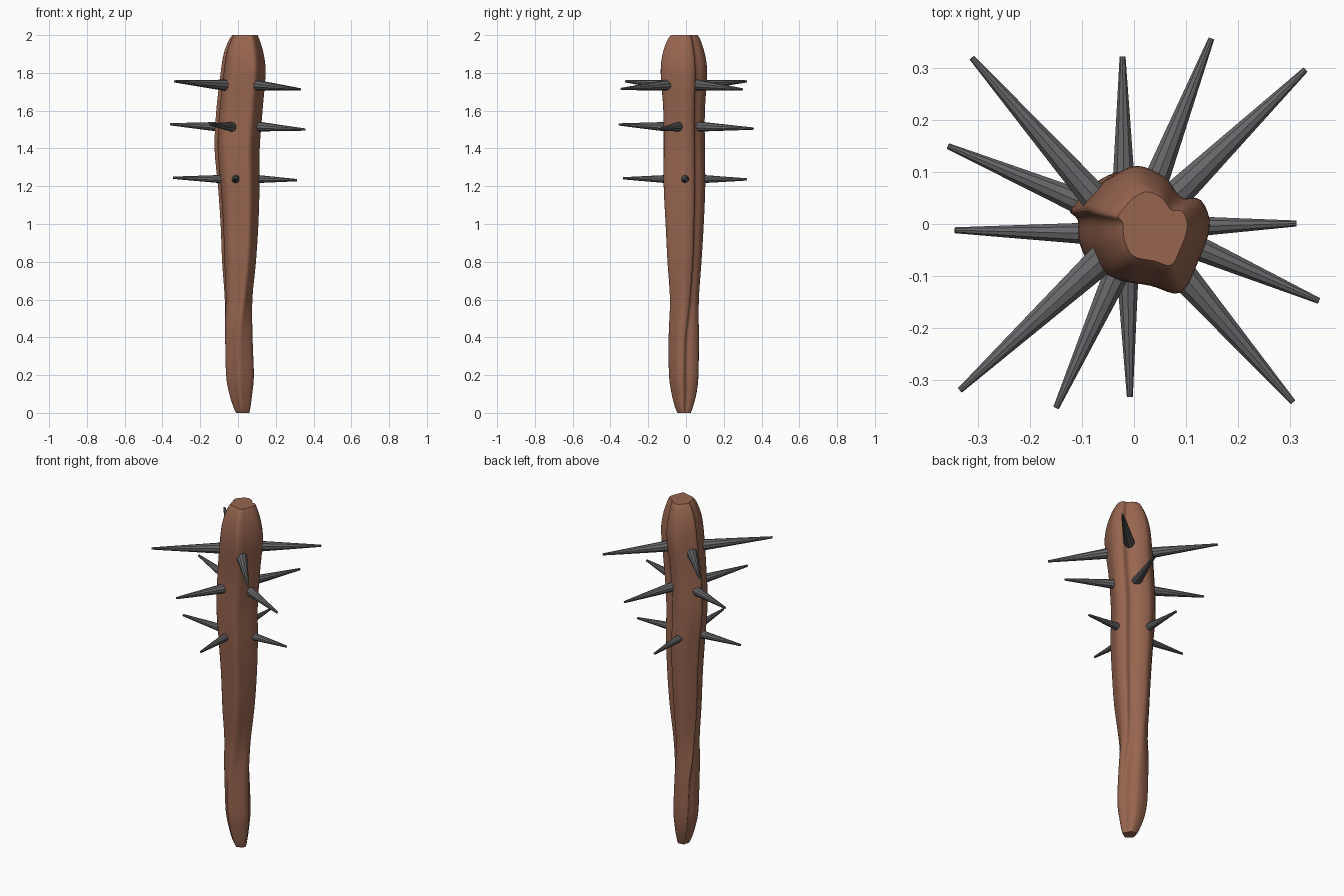
import bpy, bmesh, math
from mathutils import Vector, Matrix

if "Cube" in bpy.data.objects:
    bpy.data.objects.remove(bpy.data.objects["Cube"])


def material(name, rgb):
    m = bpy.data.materials.new(name)
    m.diffuse_color = (*rgb, 1)
    m.use_nodes = True
    m.node_tree.nodes["Principled BSDF"].inputs["Base Color"].default_value = m.diffuse_color
    return m


wood = material("brown wood", (0.31, 0.13, 0.078))
iron = material("dark iron", (0.135, 0.133, 0.14))


def spline(pts, steps, closed):
    """Catmull-Rom samples through tuples of any length."""
    n = len(pts)
    get = (lambda i: pts[i % n]) if closed else (lambda i: pts[max(0, min(n - 1, i))])
    out = []
    for i in range(n if closed else n - 1):
        for s in range(steps):
            t = s / steps
            out.append(tuple(
                0.5 * (2 * b + (c - a) * t + (2 * a - 5 * b + 4 * c - d) * t * t
                       + (3 * b - a - 3 * c + d) * t ** 3)
                for a, b, c, d in zip(get(i - 1), get(i), get(i + 1), get(i + 2))))
    if not closed:
        out.append(pts[-1])
    return out


def finish(bm, name, mat):
    bmesh.ops.recalc_face_normals(bm, faces=bm.faces)
    me = bpy.data.meshes.new(name)
    bm.to_mesh(me)
    bm.free()
    me.materials.append(mat)
    ob = bpy.data.objects.new(name, me)
    bpy.context.collection.objects.link(ob)
    return ob


# Gnarled trunk section: groove at back right, ridge at left, corner at front right
section = spline([
    (0.150, 0.0), (0.130, 0.052), (0.086, 0.058), (0.050, 0.098), (-0.010, 0.120),
    (-0.060, 0.100), (-0.092, 0.072), (-0.122, 0.036), (-0.104, 0.012),
    (-0.100, -0.040), (-0.065, -0.100), (0.020, -0.118), (0.085, -0.132),
    (0.122, -0.075)], 4, True)

# z, x range, y range, twist in degrees
levels = spline([
    (0.00, -0.010, 0.060, -0.045, 0.025, -32),
    (0.03, -0.024, 0.066, -0.058, 0.036, -32),
    (0.10, -0.046, 0.075, -0.076, 0.055, -32),
    (0.20, -0.063, 0.084, -0.090, 0.066, -32),
    (0.40, -0.068, 0.077, -0.092, 0.068, -28),
    (0.60, -0.070, 0.076, -0.085, 0.068, -8),
    (0.80, -0.084, 0.095, -0.098, 0.082, 0),
    (1.00, -0.092, 0.108, -0.108, 0.094, 0),
    (1.20, -0.106, 0.114, -0.118, 0.102, 0),
    (1.40, -0.124, 0.115, -0.118, 0.100, 0),
    (1.60, -0.115, 0.130, -0.120, 0.100, 0),
    (1.80, -0.092, 0.146, -0.134, 0.112, 0),
    (1.90, -0.076, 0.136, -0.124, 0.100, 0),
    (1.97, -0.050, 0.116, -0.100, 0.078, 0),
    (2.00, -0.030, 0.103, -0.080, 0.062, 0)], 4, False)

bm = bmesh.new()
rings = []
for z, x0, x1, y0, y1, twist in levels:
    a = math.radians(twist)
    pts = [(x * math.cos(a) - y * math.sin(a), x * math.sin(a) + y * math.cos(a))
           for x, y in section]
    xs, ys = [p[0] for p in pts], [p[1] for p in pts]
    rings.append([bm.verts.new((
        x0 + (x - min(xs)) / (max(xs) - min(xs)) * (x1 - x0),
        y0 + (y - min(ys)) / (max(ys) - min(ys)) * (y1 - y0), z)) for x, y in pts])
n = len(section)
for lo, hi in zip(rings, rings[1:]):
    for i in range(n):
        j = (i + 1) % n
        bm.faces.new((lo[i], lo[j], hi[j], hi[i]))
bm.faces.new(rings[0][::-1])
bm.faces.new(rings[-1])
club = finish(bm, "club_body", wood)
bpy.context.view_layer.objects.active = club
club.select_set(True)
bpy.ops.object.shade_smooth_by_angle(angle=math.radians(40))
club.select_set(False)

# Spike rows: name, base height, base radius, then (base x, y, tip x, y, z)
rows = [
    ("upper", 1.735, 0.031, [(-0.075, 0.05, -0.312, 0.32, 1.755),
                             (0.093, 0.067, 0.33, 0.297, 1.713),
                             (0.095, -0.10, 0.306, -0.343, 1.715),
                             (-0.075, -0.08, -0.335, -0.32, 1.755)]),
    ("middle", 1.515, 0.027, [(-0.11, 0.045, -0.358, 0.15, 1.528),
                              (0.045, 0.09, 0.149, 0.357, 1.505),
                              (0.12, -0.045, 0.356, -0.148, 1.50),
                              (-0.04, -0.11, -0.15, -0.354, 1.527)]),
    ("lower", 1.238, 0.023, [(-0.10, -0.018, -0.345, -0.012, 1.245),
                             (-0.02, 0.10, -0.022, 0.322, 1.236),
                             (0.11, -0.005, 0.313, 0.001, 1.232),
                             (-0.012, -0.11, -0.008, -0.333, 1.242)]),
]
for row, z, radius, spikes in rows:
    for k, (bx, by, tx, ty, tz) in enumerate(spikes):
        base, tip = Vector((bx, by, z)), Vector((tx, ty, tz))
        d = tip - base
        base -= d.normalized() * 0.03  # root buried in the wood
        d = tip - base
        bm = bmesh.new()
        bmesh.ops.create_cone(
            bm, cap_ends=True, segments=10, radius1=radius, radius2=0.006, depth=d.length,
            matrix=Matrix.Translation((base + tip) / 2)
            @ d.to_track_quat('Z', 'Y').to_matrix().to_4x4())
        finish(bm, f"{row}_spike_{k + 1}", iron)
